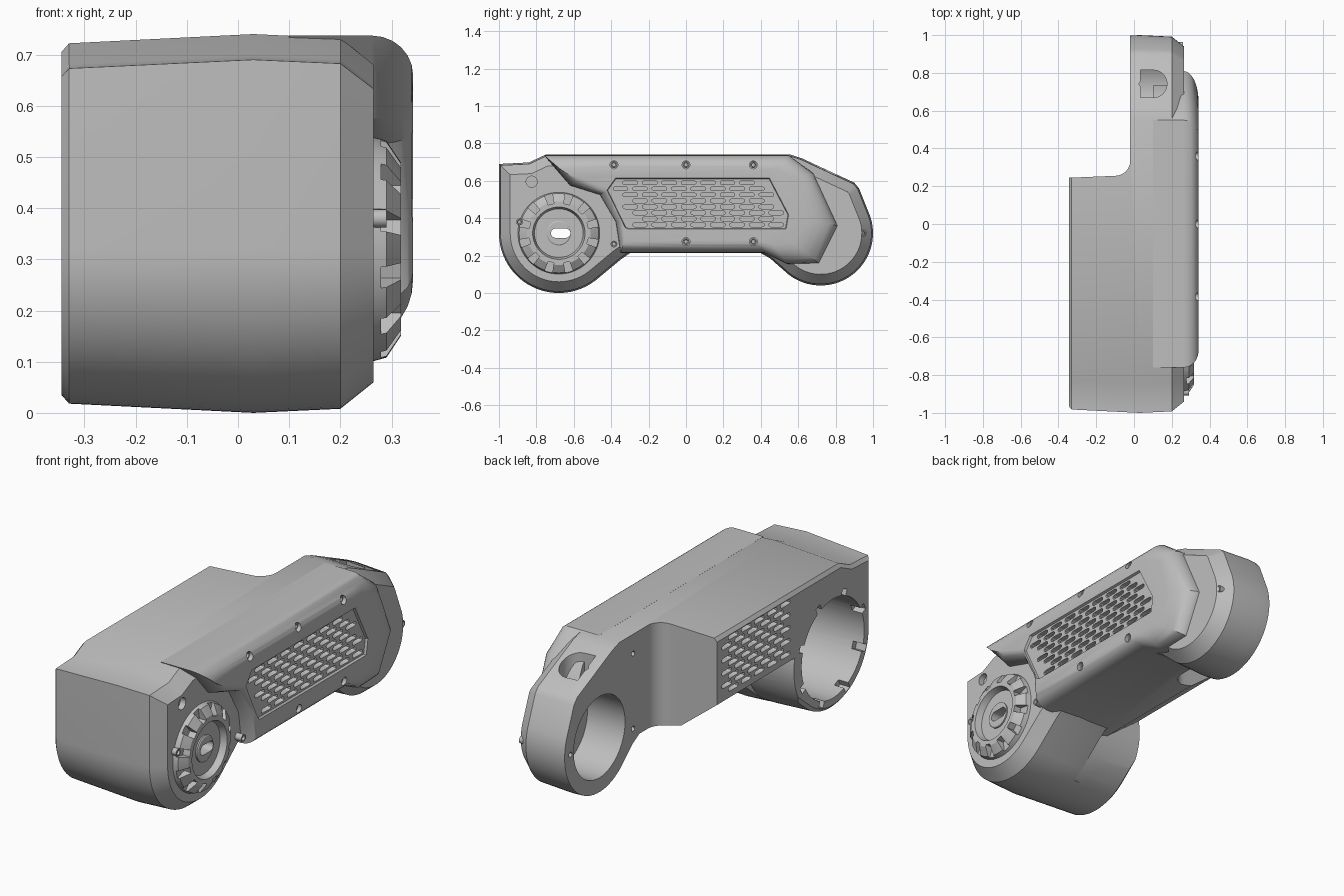
import bpy, bmesh, math
from mathutils import Vector

cube = bpy.data.objects.get("Cube")
if cube:
    bpy.data.objects.remove(cube, do_unlink=True)

grey = bpy.data.materials.new("shell_grey")
grey.use_nodes = True
grey.diffuse_color = (0.52, 0.52, 0.52, 1)
grey.node_tree.nodes["Principled BSDF"].inputs["Base Color"].default_value = grey.diffuse_color


def finish(name, bm):
    bmesh.ops.recalc_face_normals(bm, faces=bm.faces)
    me = bpy.data.meshes.new(name)
    bm.to_mesh(me)
    bm.free()
    me.materials.append(grey)
    ob = bpy.data.objects.new(name, me)
    bpy.context.collection.objects.link(ob)
    return ob


def add_loft(bm, rings):
    rows = [[bm.verts.new(p) for p in ring] for ring in rings]
    n = len(rows[0])
    for a, b in zip(rows, rows[1:]):
        for i in range(n):
            j = (i + 1) % n
            bm.faces.new((a[i], a[j], b[j], b[i]))
    bm.faces.new(rows[0][::-1])
    bm.faces.new(rows[-1])


def loft(name, rings):
    bm = bmesh.new()
    add_loft(bm, rings)
    return finish(name, bm)


def side(x, pts):
    """Side outline (y, z) placed at x."""
    return [(x, y, z) for y, z in pts]


def arc(cy, cz, r, a0, a1, n):
    return [(cy + r * math.cos(math.radians(a0 + (a1 - a0) * i / n)),
             cz + r * math.sin(math.radians(a0 + (a1 - a0) * i / n))) for i in range(n + 1)]


def circle(cy, cz, r, n=48):
    return arc(cy, cz, r, 0, 360, n)[:-1]


def inset(pts, d):
    """Move a counter-clockwise outline inwards by d."""
    out = []
    for i, p in enumerate(pts):
        p = Vector(p)
        e1 = (p - Vector(pts[i - 1])).normalized()
        e2 = (Vector(pts[(i + 1) % len(pts)]) - p).normalized()
        n = Vector((-e1.y - e2.y, e1.x + e2.x)).normalized()
        out.append(tuple(p + n * d / max(0.6, n.dot(Vector((-e1.y, e1.x))))))
    return out


def area(me):
    return sum(p.area for p in me.polygons)


def cut(ob, cutter):
    """Subtract the cutter, taking the first solver that keeps the part whole."""
    m = ob.modifiers.new("cut", "BOOLEAN")
    m.operation, m.object = "DIFFERENCE", cutter
    for solver in ("EXACT", "MANIFOLD", "FLOAT"):
        m.solver = solver
        dg = bpy.context.evaluated_depsgraph_get()
        dg.update()
        result = bpy.data.meshes.new_from_object(ob.evaluated_get(dg))
        if area(result) > 0.6 * area(ob.data):
            ob.data = result
            break
    ob.modifiers.remove(m)
    bpy.data.objects.remove(cutter, do_unlink=True)


def smooth(ob):
    bpy.ops.object.select_all(action="DESELECT")
    ob.select_set(True)
    bpy.context.view_layer.objects.active = ob
    bpy.ops.object.shade_smooth_by_angle(angle=math.radians(30))


def capsule(y, z, w, h, n=4):
    r = h / 2
    return arc(y + w / 2 - r, z, r, -90, 90, n) + arc(y - w / 2 + r, z, r, 90, 270, n)


def slot_grid(y0, y1, z0, z1, x0, x1, inside):
    """Cutter made of staggered vent slots."""
    bm = bmesh.new()
    rows = round((z1 - z0) / 0.032)
    for k in range(rows + 1):
        z = z0 + (z1 - z0) * k / rows
        y = y0 + (k % 2) * 0.052
        while y <= y1:
            if inside(y, z):
                add_loft(bm, [side(x, capsule(y, z, 0.08, 0.022, 3)) for x in (x0, x1)])
            y += 0.104
    return finish("vent_cutter", bm)


def radial_boxes(name, n, start, quad, x0, x1):
    """Cutter made of blocks set around the hub; quad lists (radius, offset)."""
    bm = bmesh.new()
    for k in range(n):
        a = math.radians(360 / n * k + start)
        u, v = Vector((math.cos(a), math.sin(a))), Vector((-math.sin(a), math.cos(a)))
        pts = [Vector(HUB) + u * r + v * t for r, t in quad]
        add_loft(bm, [side(x, pts) for x in (x0, x1)])
    return finish(name, bm)


HUB, REAR = (-0.68, 0.32), (0.72, 0.32)

# Main shell: one side outline lofted across the width with chamfered ends
outline = (arc(*HUB, 0.32, 180, 308, 24) + [(-0.35, 0.178), (-0.3, 0.213), (0.4, 0.213), (0.45, 0.185)]
           + arc(*REAR, 0.28, 232, 385, 26)
           + [(0.925, 0.56), (0.9, 0.59), (0.62, 0.72), (0.56, 0.74), (-0.75, 0.74),
              (-0.84, 0.698), (-1, 0.69)])
body = loft("main_shell", [side(x, inset(outline, d)) for x, d in
                           ((-0.345, 0.035), (-0.33, 0.018), (0.03, 0), (0.2, 0.008), (0.265, 0.06))])

# Rear cutaway that leaves the slim arm, with a fillet in the corner
plan = [(-0.6, 0.235), (-0.34, 0.245)] + arc(-0.1, 0.335, 0.08, -90, 0, 8) + [(-0.02, 1.3), (-0.6, 1.3)]
cut(body, loft("arm_cutter", [[(x, y, z) for x, y in plan] for z in (-0.2, 1)]))

# Sloped underside of the middle section, stopping at the round front joint
slope = [(-0.08, 0.02), (-0.08, 0.217), (-0.15, 0.235), (-0.36, 0.4), (-0.5, 0.4), (-0.5, 0.02)]
wedge = loft("slope_cutter", [[(x, y, z) for x, z in slope] for y in (-0.55, 0.33)])
cut(wedge, loft("joint_guard", [side(x, circle(*HUB, 0.312, 64)) for x in (-0.7, 0.1)]))
cut(body, wedge)

# Front motor bore with locking notches
cut(body, loft("bore_cutter", [side(x, circle(*HUB, 0.25)) for x in (-0.5, 0.225)]))
notch = ((0.2, -0.018), (0.28, -0.018), (0.28, 0.018), (0.2, 0.018))
cut(body, radial_boxes("notch_cutter", 8, 20, notch, -0.5, -0.29))

# Rear joint bore, cable opening and small holes
cut(body, loft("joint_cutter", [side(x, circle(*REAR, 0.205)) for x in (-0.2, 0.19)]))
opening = arc(0.102, 0.742, 0.073, -90, 90, 12) + [(0.035, 0.815), (0.035, 0.757), (0.025, 0.742), (0.035, 0.727), (0.035, 0.669)]
cut(body, loft("opening_cutter", [[(x, y, z) for x, y in opening] for z in (0.4, 0.9)]))
cut(body, loft("pin_cutter", [side(x, circle(-0.825, 0.595, 0.03, 24)) for x in (0.235, 0.4)]))
for y, z in ((0.45, 0.26), (0.45, 0.64), (0.95, 0.32)):
    cut(body, loft("arm_hole_cutter", [side(x, circle(y, z, 0.013, 12)) for x in (-0.1, 0.025)]))

# Inner side vents
cut(body, slot_grid(-0.3, 0.18, 0.43, 0.69, -0.4, -0.3, lambda y, z: y < 0.2))

# Outer cover: rounded raised panel fading into the rear joint
cover_pairs = [((-0.76, 0.737), (-0.67, 0.66)), ((-0.62, 0.575), (-0.57, 0.615)), ((-0.46, 0.525), (-0.41, 0.55)),
               ((-0.375, 0.38), (-0.335, 0.385)), ((-0.35, 0.215), (-0.33, 0.275)), ((0.42, 0.215), (0.38, 0.275)),
               ((0.54, 0.155), (0.47, 0.26)), ((0.71, 0.16), (0.57, 0.27)), ((0.81, 0.36), (0.65, 0.39)),
               ((0.68, 0.64), (0.6, 0.6)), ((0.55, 0.737), (0.48, 0.66))]
rings = [side(0.1, [p for p, q in cover_pairs])]
for k in range(7):
    a = math.pi / 2 * k / 6
    t = 1 - math.cos(a)
    rings.append(side(0.262 + 0.08 * math.sin(a), [tuple(Vector(p).lerp(Vector(q), t)) for p, q in cover_pairs]))
cover = loft("outer_cover", rings)
for part in (cover,):
    cut(part, loft("cover_bore_cutter", [side(x, circle(*REAR, 0.205)) for x in (0, 0.19)]))

# Recessed vent field in the cover
field = [(-0.43, 0.55), (-0.33, 0.345), (-0.31, 0.335), (0.54, 0.335), (0.555, 0.42), (0.45, 0.62), (-0.38, 0.62)]
cut(cover, loft("field_cutter", [side(x, f) for x, f in ((0.33, inset(field, 0.01)), (0.36, field))]))


def in_field(y, z):
    return -0.35 + (0.57 - z) * 0.42 - 0.02 < y < 0.5 - (z - 0.4) * 0.5


cut(cover, slot_grid(-0.35, 0.5, 0.365, 0.59, 0.285, 0.4, in_field))

# Hub dial: turned profile with radial grip gaps
dial = loft("hub_dial", [side(x, circle(*HUB, r, 64)) for x, r in
                         ((0.24, 0.225), (0.268, 0.218), (0.29, 0.212), (0.318, 0.17), (0.318, 0.14), (0.285, 0.13))])
gap = ((0.16, -0.016), (0.26, -0.026), (0.26, 0.026), (0.16, 0.016))
cut(dial, radial_boxes("grip_cutter", 12, 15, gap, 0.279, 0.4))
boss = loft("hub_boss", [side(x, circle(*HUB, r, 32)) for x, r in ((0.26, 0.066), (0.292, 0.066), (0.296, 0.06))])

# Cable slot through the hub
for part in (body, dial, boss):
    cut(part, loft("slot_cutter", [side(x, capsule(-0.67, 0.32, 0.105, 0.05, 8)) for x in (0.1, 0.5)]))

# Screws: sunk into round pockets in the cover, the others flush with the shell
spots = [(0.945, 0.32, 0.26), (-0.89, 0.38, 0.29), (-0.385, 0.262, 0.3)]
for y, z in [(y, z) for y in (-0.385, 0, 0.36) for z in (0.275, 0.685)][1:]:
    cut(cover, loft("pocket_cutter", [side(x, circle(y, z, 0.021, 20)) for x in (0.31, 0.4)]))
    spots.append((y, z, 0.322))
screws = [loft("screw", [side(px, circle(y, z, r, 20)) for px, r in
                         ((0.22, 0.018), (x, 0.018), (x, 0.012), (x - 0.012, 0.01))]) for y, z, x in spots]

for ob in [body, cover, dial, boss] + screws:
    smooth(ob)
